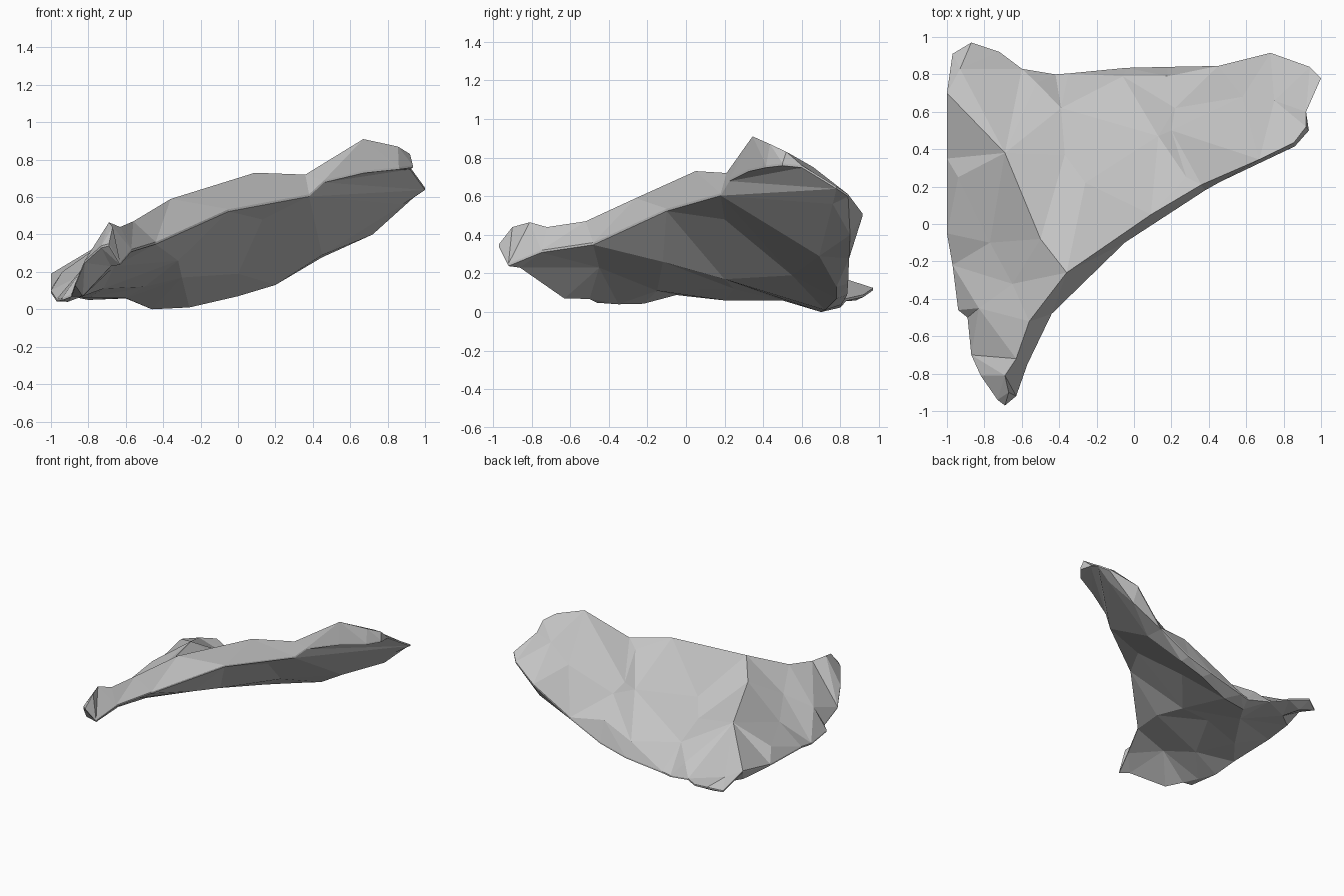
import bpy, bmesh
from mathutils import Vector
from mathutils.geometry import delaunay_2d_cdt

# Outer rim of the slab, counter-clockwise from the front tip
RIM = [(-.69, -.97, .35), (-.63, -.92, .25), (-.57, -.75, .32), (-.44, -.48, .36),
       (-.05, -.10, .535), (.38, .18, .615), (.46, .225, .69), (.67, .325, .74),
       (.86, .415, .76), (.935, .50, .77), (.92, .60, .76), (1.0, .78, .65),
       (.94, .84, .61), (.73, .915, .51), (.45, .845, .29), (.18, .84, .16),
       (-.04, .835, .10), (-.35, .805, .05), (-.42, .80, .035), (-.60, .83, .07),
       (-.72, .92, .09), (-.87, .97, .125), (-.97, .91, .10), (-1.0, .70, .19),
       (-1.0, .35, .11), (-1.0, -.05, .10), (-.97, -.22, .055), (-.94, -.46, .06),
       (-.89, -.50, .08), (-.87, -.70, .14), (-.82, -.81, .26), (-.73, -.94, .34)]
RIM_THICKNESS = .012

# Crest, crease and broad facets of the upper face
TOP = [(-.69, -.81, .465), (-.56, -.52, .47), (-.36, -.26, .59), (.09, .05, .73),
       (.36, .21, .72), (-.50, -.08, .48), (-.69, .38, .375), (-.93, .83, .17),
       (-.77, -.10, .22), (-.65, -.32, .33), (-.83, -.45, .22), (-.37, .37, .32),
       (-.39, .62, .23), (-.26, .22, .41), (.13, .47, .46), (.20, .50, .51),
       (.22, .62, .46), (.18, .79, .32), (-.06, .79, .21), (.28, .25, .66),
       (.58, .68, .62), (.75, .66, .75), (-.67, -.90, .44), (-.94, .25, .20),
       (-.52, .755, .15), (.67, .345, .91), (.855, .435, .87), (.92, .52, .83),
       (-.63, -.72, .44)]
TOP_CREASES = [(0, 28), (28, 1), (1, 2), (2, 3), (3, 4), (5, 6), (6, 7), (13, 14),
               (14, 16), (4, 25), (25, 26), (26, 27)]

# Hollowed underside and its lowest bumps
UNDER = [(-.68, -.86, .23), (-.66, -.45, .23), (-.32, -.12, .26), (-.83, -.63, .07),
         (-.72, -.15, .11), (-.30, .20, .17), (.00, .55, .19), (-.80, .20, .06),
         (-.60, .50, .06), (-.46, .70, .00), (-.26, .72, .01), (.00, .78, .07),
         (.20, .78, .13), (.13, .20, .48), (.45, .69, .29), (.72, .85, .40),
         (.88, .76, .56), (-.80, .75, .05), (-.91, -.35, .04), (-.50, .25, .12),
         (-.85, .88, .06), (-.95, .62, .08)]
UNDER_CREASES = [(0, 1), (1, 2), (5, 6), (9, 10), (14, 15)]


def add_sheet(bm, rim, inner, creases, facing, rim_creases=()):
    """Triangulate one face of the slab inside its rim, facing up (1) or down (-1)."""
    n = len(rim)
    verts = rim + [bm.verts.new(p) for p in inner]
    edges = [(i, (i + 1) % n) for i in range(n)]
    edges += [(a + n, b + n) for a, b in creases] + list(rim_creases)
    flat = [Vector((v.co.x, v.co.y)) for v in verts]
    _, _, tris, origin, _, _ = delaunay_2d_cdt(flat, edges, [], 1, 1e-5)
    for t in tris:
        corners = [verts[origin[i][0]] for i in t if origin[i]]
        if len(set(corners)) == 3 and not bm.faces.get(corners):
            face = bm.faces.new(corners)
            face.normal_update()
            if face.normal.z * facing < 0:
                face.normal_flip()


bm = bmesh.new()
upper_rim = [bm.verts.new(p) for p in RIM]
lower_rim = [bm.verts.new((x, y, z - RIM_THICKNESS)) for x, y, z in RIM]
add_sheet(bm, upper_rim, TOP, TOP_CREASES, 1)
add_sheet(bm, lower_rim, UNDER, UNDER_CREASES, -1, [(5, 11)])

# Thin broken edge joining the two faces
for i in range(len(RIM)):
    j = (i + 1) % len(RIM)
    bm.faces.new((lower_rim[i], lower_rim[j], upper_rim[j], upper_rim[i]))

mesh = bpy.data.meshes.new("rock_slab")
bm.to_mesh(mesh)
bm.free()

# Plain grey stone
stone = bpy.data.materials.new("grey stone")
stone.diffuse_color = (.55, .55, .55, 1)
mesh.materials.append(stone)
slab = bpy.data.objects.new("rock_slab", mesh)
bpy.context.collection.objects.link(slab)
